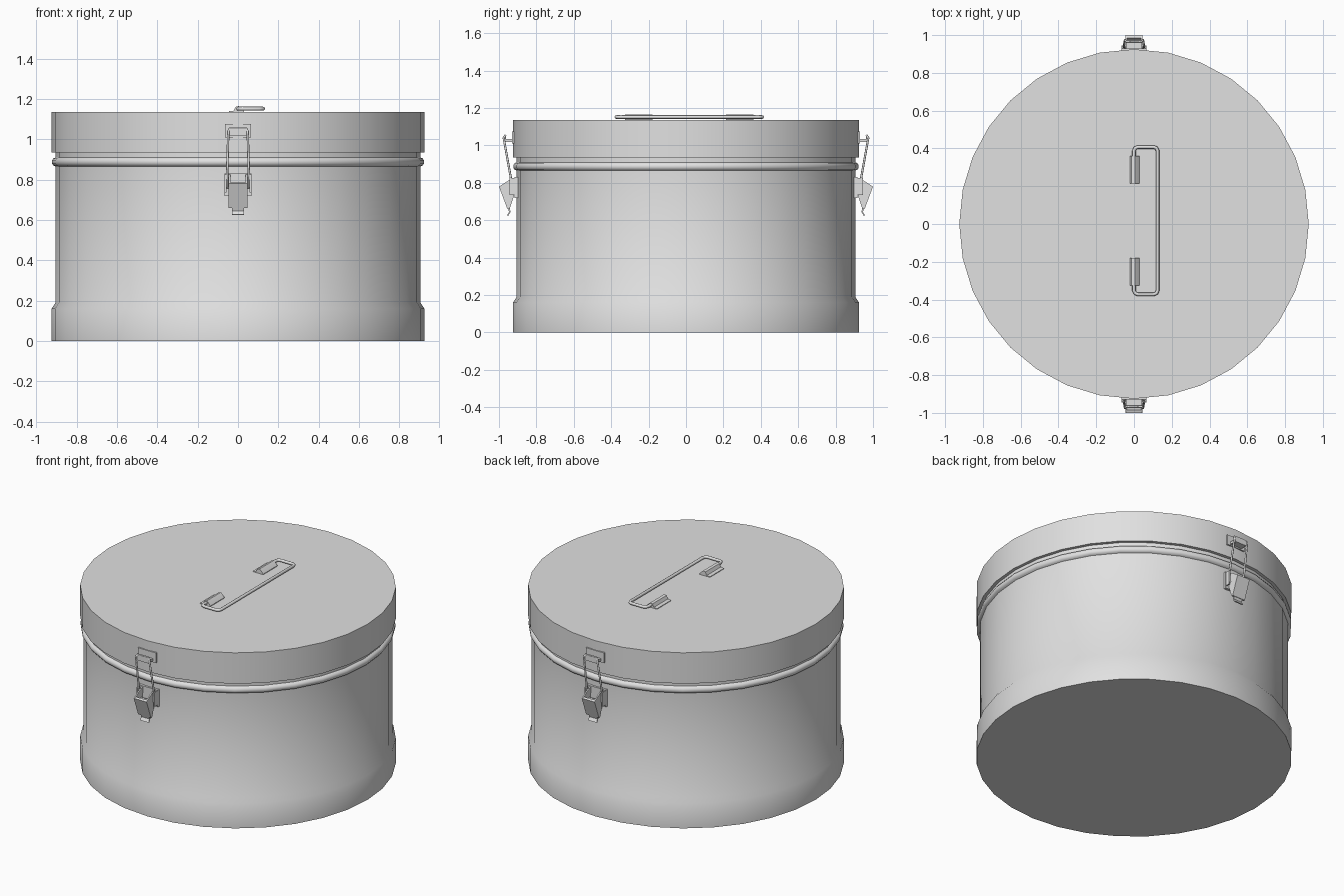
import bpy, bmesh, math
from mathutils import Vector

cube = bpy.data.objects.get("Cube")
if cube:
    bpy.data.objects.remove(cube, do_unlink=True)

metal = bpy.data.materials.new("plain grey metal")
metal.use_nodes = True
GREY = (0.75, 0.75, 0.75, 1)
metal.diffuse_color = GREY
metal.node_tree.nodes["Principled BSDF"].inputs["Base Color"].default_value = GREY


def finish(name, bm, smooth=40):
    bmesh.ops.recalc_face_normals(bm, faces=bm.faces)
    mesh = bpy.data.meshes.new(name)
    bm.to_mesh(mesh)
    bm.free()
    mesh.materials.append(metal)
    ob = bpy.data.objects.new(name, mesh)
    bpy.context.collection.objects.link(ob)
    bpy.ops.object.select_all(action='DESELECT')
    ob.select_set(True)
    bpy.context.view_layer.objects.active = ob
    bpy.ops.object.shade_smooth_by_angle(angle=math.radians(smooth))
    return ob


def lathe(name, profile, sides=32):
    """Turn an (r, z) profile about z, closing any end that lies on the axis."""
    bm = bmesh.new()
    rings = []
    for r, z in profile:
        rings.append([bm.verts.new((r * math.cos(a), r * math.sin(a), z))
                      for a in (math.tau * i / sides for i in range(sides))])
    for lo, hi in zip(rings, rings[1:]):
        for i in range(sides):
            j = (i + 1) % sides
            bm.faces.new((lo[i], lo[j], hi[j], hi[i]))
    bm.faces.new(rings[0])
    bm.faces.new(rings[-1])
    return finish(name, bm)


def add_prism(bm, outline, axis, a, b):
    """Extrude a 2D outline along x (outline = y, z) or y (outline = x, z)."""
    def at(p, d):
        return (d, p[0], p[1]) if axis == 'x' else (p[0], d, p[1])
    ends = [[bm.verts.new(at(p, d)) for p in outline] for d in (a, b)]
    bm.faces.new(ends[0])
    bm.faces.new(ends[1])
    n = len(outline)
    for i in range(n):
        j = (i + 1) % n
        bm.faces.new((ends[0][i], ends[0][j], ends[1][j], ends[1][i]))


def add_box(bm, x, y, z):
    add_prism(bm, [(y[0], z[0]), (y[1], z[0]), (y[1], z[1]), (y[0], z[1])], 'x', *x)


def wire(name, points, radius, closed=False):
    """Round wire along a path, stored as a mesh."""
    cu = bpy.data.curves.new(name, 'CURVE')
    cu.dimensions = '3D'
    cu.bevel_depth = radius
    cu.bevel_resolution = 2
    cu.use_fill_caps = True
    sp = cu.splines.new('POLY')
    sp.points.add(len(points) - 1)
    for p, co in zip(sp.points, points):
        p.co = (*co, 1)
    sp.use_cyclic_u = closed
    tmp = bpy.data.objects.new(name + "_path", cu)
    bpy.context.collection.objects.link(tmp)
    bpy.context.view_layer.update()
    mesh = bpy.data.meshes.new_from_object(
        tmp.evaluated_get(bpy.context.evaluated_depsgraph_get()))
    bm = bmesh.new()
    bm.from_mesh(mesh)
    bpy.data.objects.remove(tmp, do_unlink=True)
    bpy.data.meshes.remove(mesh)
    bpy.data.curves.remove(cu)
    return finish(name, bm, 50)


def rounded(points, cut):
    """Bevel the inner corners of a path."""
    pts = [Vector(p) for p in points]
    out = [pts[0]]
    for before, p, after in zip(pts, pts[1:], pts[2:]):
        out += [p + (before - p).normalized() * cut,
                p + ((before - p).normalized() + (after - p).normalized()) * cut * 0.3,
                p + (after - p).normalized() * cut]
    return out + [pts[-1]]


# Body: flared foot, straight wall, rolled bead and neck
lathe("body", [(0.925, 0), (0.925, 0.16), (0.905, 0.19), (0.905, 0.865),
               (0.916, 0.87), (0.923, 0.881), (0.923, 0.894), (0.916, 0.905),
               (0.905, 0.91), (0.905, 0.945)])
# Lid with a flat top
lathe("lid", [(0.9, 0.935), (0.925, 0.935), (0.925, 1.135)])

# Carrying handle folded flat to one side
MID = 0.0175
HALF = 0.39
handle_path = rounded([(0.0, MID + 0.23, 1.152), (0.0, MID + HALF, 1.152),
                       (0.125, MID + HALF, 1.152), (0.125, MID - HALF, 1.152),
                       (0.0, MID - HALF, 1.152), (0.0, MID - 0.23, 1.152)], 0.02)
wire("handle", handle_path, 0.0095)

# Handle clips: a flat tab with a strip folded over the wire
for side, label in ((1, "back"), (-1, "front")):
    bm = bmesh.new()
    outer = [(-0.045, 1.132), (-0.045, 1.139), (-0.022, 1.141), (-0.012, 1.161),
             (0.004, 1.165), (0.016, 1.155), (0.03, 1.139), (0.03, 1.132)]
    y = MID + side * 0.27
    add_prism(bm, outer, 'y', y - 0.0725, y + 0.0725)
    finish(label + "_handle_clip", bm, 30)

# Toggle latches, front and back
for s, label in ((-1, "front"), (1, "back")):
    def yy(a, b):
        return (s * a, s * b)

    # Catch on the lid: plate, stem and upturned lip
    bm = bmesh.new()
    add_box(bm, (-0.065, 0.065), yy(0.912, 0.93), (1.01, 1.075))
    add_box(bm, (-0.042, 0.042), yy(0.925, 0.972), (1.018, 1.034))
    add_box(bm, (-0.042, 0.042), yy(0.962, 0.974), (1.018, 1.055))
    finish(label + "_latch_catch", bm, 30)

    # Wire loop hooked over the catch
    loop = [(-0.052, 0.935, 0.76), (-0.054, 0.937, 0.83), (-0.048, 0.975, 1.04),
            (-0.042, 0.966, 1.053), (0.042, 0.966, 1.053), (0.048, 0.975, 1.04),
            (0.054, 0.937, 0.83), (0.052, 0.935, 0.76)]
    wire(label + "_latch_wire", [(x, s * y, z) for x, y, z in loop], 0.006, True)

    # Base plate on the body with two pivot ears
    bm = bmesh.new()
    add_box(bm, (-0.067, 0.067), yy(0.892, 0.916), (0.72, 0.83))
    for x in (-1, 1):
        add_box(bm, (x * 0.058, x * 0.066), yy(0.91, 0.945), (0.735, 0.825))
    finish(label + "_latch_base", bm, 30)

    # Lever: two cheeks, a sloping face and a thumb tongue
    bm = bmesh.new()
    cheek = [(0.918, 0.825), (0.95, 0.812), (1.0, 0.78), (0.955, 0.66),
             (0.943, 0.66), (0.92, 0.73)]
    face = [(1.0, 0.78), (0.955, 0.66), (0.943, 0.66), (0.985, 0.785)]
    tongue = [(0.955, 0.67), (0.946, 0.645), (0.957, 0.626), (0.95, 0.624),
              (0.938, 0.645), (0.943, 0.67)]
    for x in (-1, 1):
        add_prism(bm, [(s * y, z) for y, z in cheek], 'x', x * 0.038, x * 0.046)
    add_prism(bm, [(s * y, z) for y, z in face], 'x', -0.046, 0.046)
    add_prism(bm, [(s * y, z) for y, z in tongue], 'x', -0.03, 0.03)
    finish(label + "_latch_lever", bm, 30)
